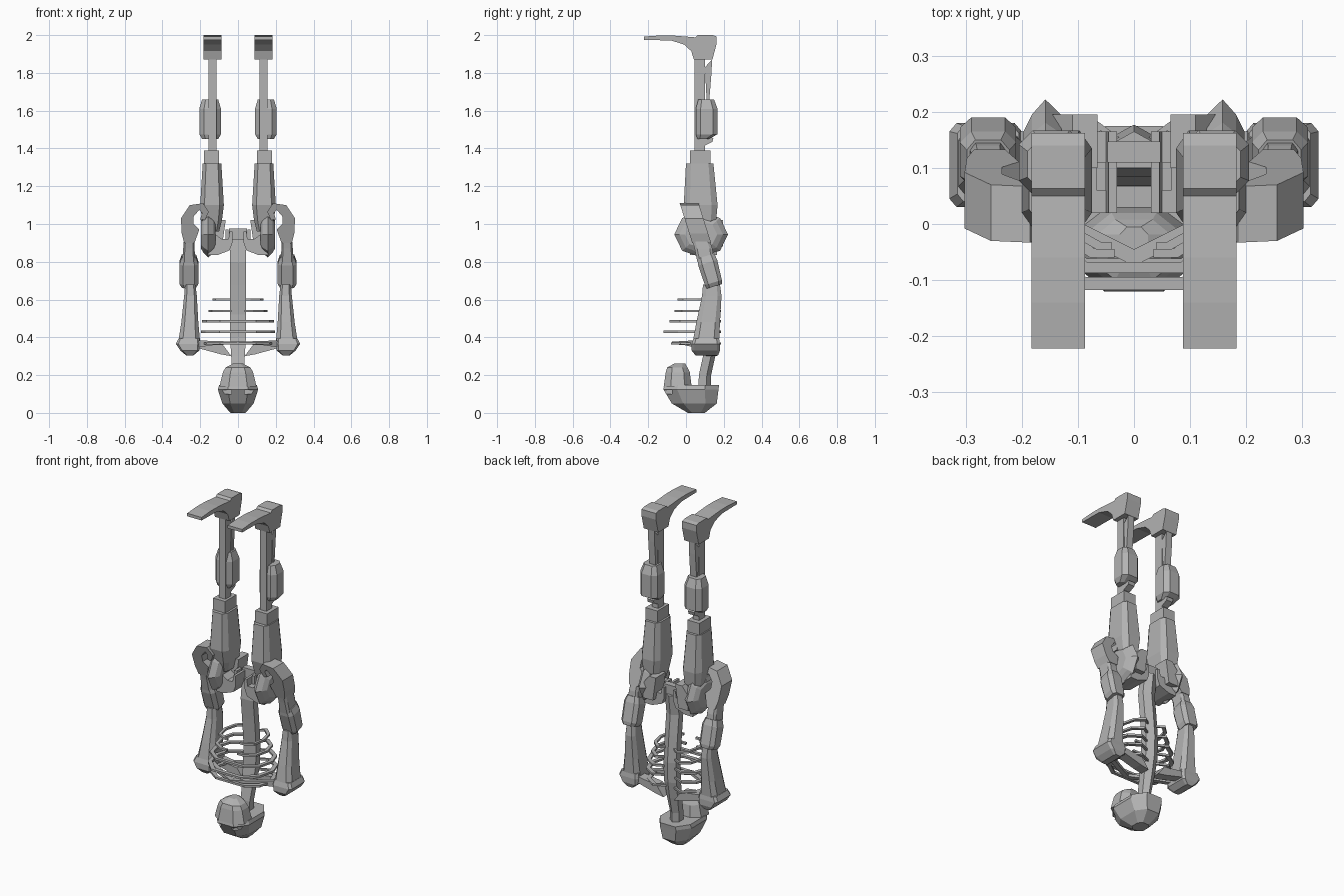
import bpy, bmesh, math

GREY = bpy.data.materials.new("bone grey")
GREY.diffuse_color = (0.45, 0.45, 0.45, 1)


def finish(name, bm, mirror):
    bmesh.ops.remove_doubles(bm, verts=bm.verts, dist=1e-5)
    bmesh.ops.recalc_face_normals(bm, faces=bm.faces)
    me = bpy.data.meshes.new(name)
    bm.to_mesh(me)
    bm.free()
    me.materials.append(GREY)
    ob = bpy.data.objects.new(name, me)
    bpy.context.collection.objects.link(ob)
    if mirror:
        ob.modifiers.new("mirror", 'MIRROR').use_mirror_merge = False
    return ob


def skin(name, rings, mirror=True):
    """Bridge equal-sized rings of points and cap both ends."""
    bm = bmesh.new()
    vs = [[bm.verts.new(p) for p in r] for r in rings]
    n = len(vs[0])
    for a, b in zip(vs, vs[1:]):
        for i in range(n):
            j = (i + 1) % n
            bm.faces.new((a[i], a[j], b[j], b[i]))
    bm.faces.new(vs[0][::-1])
    bm.faces.new(vs[-1])
    return finish(name, bm, mirror)


def limb(name, levels, c=0.0, tilt=0.0, mirror=True):
    """Loft of boxes (z, x0, x1, y0, y1) with corners cut by the fraction c."""
    rings = []
    for z, x0, x1, y0, y1 in levels:
        dx, dy = (x1 - x0) * c, (y1 - y0) * c
        if c:
            pts = [(x0 + dx, y0), (x1 - dx, y0), (x1, y0 + dy), (x1, y1 - dy),
                   (x1 - dx, y1), (x0 + dx, y1), (x0, y1 - dy), (x0, y0 + dy)]
        else:
            pts = [(x0, y0), (x1, y0), (x1, y1), (x0, y1)]
        m = (y0 + y1) / 2
        rings.append([(x, y, z + tilt * (y - m)) for x, y in pts])
    return skin(name, rings, mirror)


def box(name, x0, x1, y0, y1, z0, z1, mirror=True):
    return limb(name, [(z0, x0, x1, y0, y1), (z1, x0, x1, y0, y1)], mirror=mirror)


def side_plate(name, profile, x0, x1):
    """Extrude a (y, z) profile along x."""
    return skin(name, [[(x, y, z) for y, z in profile] for x in (x0, x1)])


def front_plate(name, profile, y0, y1, lean=0.0, z0=0.0):
    """Extrude an (x, z) profile along y, leaning back with height."""
    return skin(name, [[(x, y + lean * (z - z0), z) for x, z in profile] for y in (y0, y1)])


# Feet: heel block, small step in the sole, long arched toe
side_plate("foot", [(-0.222, 1.992), (-0.222, 1.974), (-0.08, 1.972), (-0.01, 1.95),
                    (0.028, 1.915), (0.042, 1.87), (0.14, 1.87), (0.162, 1.955),
                    (0.162, 1.993), (0.14, 2.0), (0.063, 2.0), (0.05, 1.988),
                    (-0.06, 1.997), (-0.14, 1.998)], 0.087, 0.183)

# Lower leg
box("shin", 0.115, 0.157, 0.045, 0.10, 1.38, 1.88)
side_plate("heel_tendon", [(0.10, 1.83), (0.138, 1.87), (0.135, 1.80), (0.122, 1.64), (0.11, 1.64)],
           0.115, 0.157)
limb("calf", [(1.45, 0.105, 0.19, 0.06, 0.12), (1.475, 0.09, 0.205, 0.052, 0.167),
              (1.61, 0.09, 0.205, 0.052, 0.167), (1.66, 0.105, 0.19, 0.065, 0.148)], c=0.22)
side_plate("calf_root", [(0.09, 1.47), (0.145, 1.455), (0.14, 1.435), (0.09, 1.41)], 0.115, 0.157)

# Upper leg
box("knee", 0.10, 0.18, 0.02, 0.13, 1.31, 1.39)
limb("thigh", [(0.96, 0.10, 0.18, 0.03, 0.14), (1.02, 0.085, 0.19, 0.01, 0.16),
               (1.10, 0.075, 0.20, -0.012, 0.167), (1.32, 0.088, 0.187, 0.0, 0.145)], c=0.18)

# Hip: octagonal disc with a bevelled rim
hip_rings = []
for x, r in ((0.118, 0.085), (0.13, 0.115), (0.158, 0.142), (0.182, 0.115), (0.197, 0.085)):
    hip_rings.append([(x, 0.08 + r * math.cos(i * math.pi / 4), 0.945 + r * 0.86 * math.sin(i * math.pi / 4))
                      for i in range(8)])
skin("hip_disc", hip_rings)

# Pelvis: crescent, back horn and small socket stub
front_plate("pelvis", [(0.03, 0.96), (0.045, 0.96), (0.05, 0.92), (0.085, 0.92), (0.14, 0.96),
                       (0.165, 0.90), (0.16, 0.835), (0.11, 0.835), (0.045, 0.86), (0.03, 0.90)],
            0.02, 0.165)
front_plate("pelvis_horn", [(0.085, 0.88), (0.065, 1.02), (0.11, 1.02), (0.15, 0.97), (0.15, 0.88)],
            0.10, 0.195)
box("hip_socket", 0.05, 0.067, 0.06, 0.11, 0.91, 0.97)

# Spine: swept section with a ridge along the back
spine = []
for z, y, w in ((0.10, 0.095, 0.03), (0.20, 0.098, 0.03), (0.30, 0.12, 0.036), (0.40, 0.138, 0.042),
                (0.52, 0.142, 0.042), (0.68, 0.128, 0.042), (0.80, 0.115, 0.042), (0.92, 0.13, 0.042)):
    spine.append([(-w, y - 0.03, z), (w, y - 0.03, z), (w, y + 0.012, z), (0, y + 0.035, z), (-w, y + 0.012, z)])
skin("spine", spine, mirror=False)
box("spine_end", -0.047, 0.047, 0.11, 0.147, 0.91, 0.975, mirror=False)

# Ribs: thin polygonal hoops, the two upper ones open at the front
for i, (z, w, front, gap) in enumerate(((0.60, 0.135, -0.045, 0.04), (0.54, 0.157, -0.06, 0.035),
                                        (0.485, 0.19, -0.087, 0), (0.43, 0.196, -0.118, 0),
                                        (0.367, 0.19, -0.08, 0))):
    path = [(0.02, 0.15), (w * 0.5, 0.185), (w * 0.86, 0.14), (w, 0.06),
            (w * 0.88, front * 0.35), (w * 0.5, front), (gap, front)]
    rings = []
    for x, y in path:
        xi, yi = x * 0.88, 0.05 + (y - 0.05) * 0.86
        if x == gap:
            xi = gap
        rings.append([(x, y, z - 0.006), (xi, yi, z - 0.006), (xi, yi, z + 0.006), (x, y, z + 0.006)])
    skin(f"rib_{i + 1}", rings)

# Collar bone and shoulder blade
skin("collar_bone", [[(x, y - 0.015, z - h), (x, y + 0.015, z - h), (x, y + 0.015, z + h), (x, y - 0.015, z + h)]
                     for x, y, z, h in ((0.0, -0.06, 0.37, 0.008), (0.12, 0.0, 0.37, 0.01), (0.23, 0.07, 0.365, 0.02))])
front_plate("shoulder_blade", [(0.22, 0.38), (0.08, 0.36), (0.035, 0.30), (0.09, 0.31), (0.22, 0.345)],
            0.105, 0.165)

# Arms
limb("shoulder", [(0.305, 0.235, 0.275, 0.05, 0.17), (0.33, 0.205, 0.305, 0.03, 0.18),
                  (0.365, 0.20, 0.329, 0.03, 0.18), (0.395, 0.205, 0.315, 0.04, 0.175)], c=0.1)
limb("upper_arm", [(0.37, 0.20, 0.317, 0.035, 0.175), (0.48, 0.21, 0.30, 0.055, 0.18),
                   (0.62, 0.218, 0.285, 0.085, 0.188), (0.68, 0.225, 0.28, 0.09, 0.18)], c=0.2)
limb("forearm", [(0.67, 0.222, 0.298, 0.11, 0.19), (0.69, 0.21, 0.31, 0.10, 0.19),
                 (0.795, 0.21, 0.31, 0.065, 0.165), (0.83, 0.222, 0.298, 0.06, 0.15)], c=0.2, tilt=0.3)
limb("wrist", [(0.80, 0.225, 0.295, 0.06, 0.15), (0.87, 0.23, 0.29, 0.045, 0.14),
               (0.93, 0.23, 0.285, 0.03, 0.12)], c=0.15)

# Hand curled inward as a hook
front_plate("hand", [(0.23, 0.90), (0.285, 0.90), (0.298, 0.95), (0.302, 1.03), (0.255, 1.10),
                     (0.185, 1.11), (0.155, 1.065), (0.175, 1.02), (0.20, 1.025), (0.19, 1.06),
                     (0.205, 1.075), (0.235, 1.04), (0.235, 1.0), (0.205, 0.97)],
            0.055, 0.155, lean=-0.315, z0=0.83)

# Skull: braincase below, tapering face and jaw above
limb("skull", [(0.0, -0.04, 0.04, 0.01, 0.10), (0.05, -0.083, 0.083, -0.075, 0.163),
               (0.125, -0.107, 0.107, -0.12, 0.172), (0.147, -0.10, 0.10, -0.115, 0.175)],
     c=0.25, mirror=False)
limb("jaw", [(0.14, -0.098, 0.098, -0.118, 0.03), (0.215, -0.08, 0.08, -0.107, 0.02),
             (0.24, -0.066, 0.066, -0.10, 0.008), (0.262, -0.025, 0.025, -0.06, -0.005)],
     c=0.25, mirror=False)

# Narrow eye slots cut into the skull
cutter = box("eye_cutter", 0.035, 0.12, -0.2, -0.075, 0.10, 0.12)
cutter.hide_render = True
cutter.hide_viewport = True
cut = bpy.data.objects["skull"].modifiers.new("eyes", 'BOOLEAN')
cut.object = cutter
cut.operation = 'DIFFERENCE'
